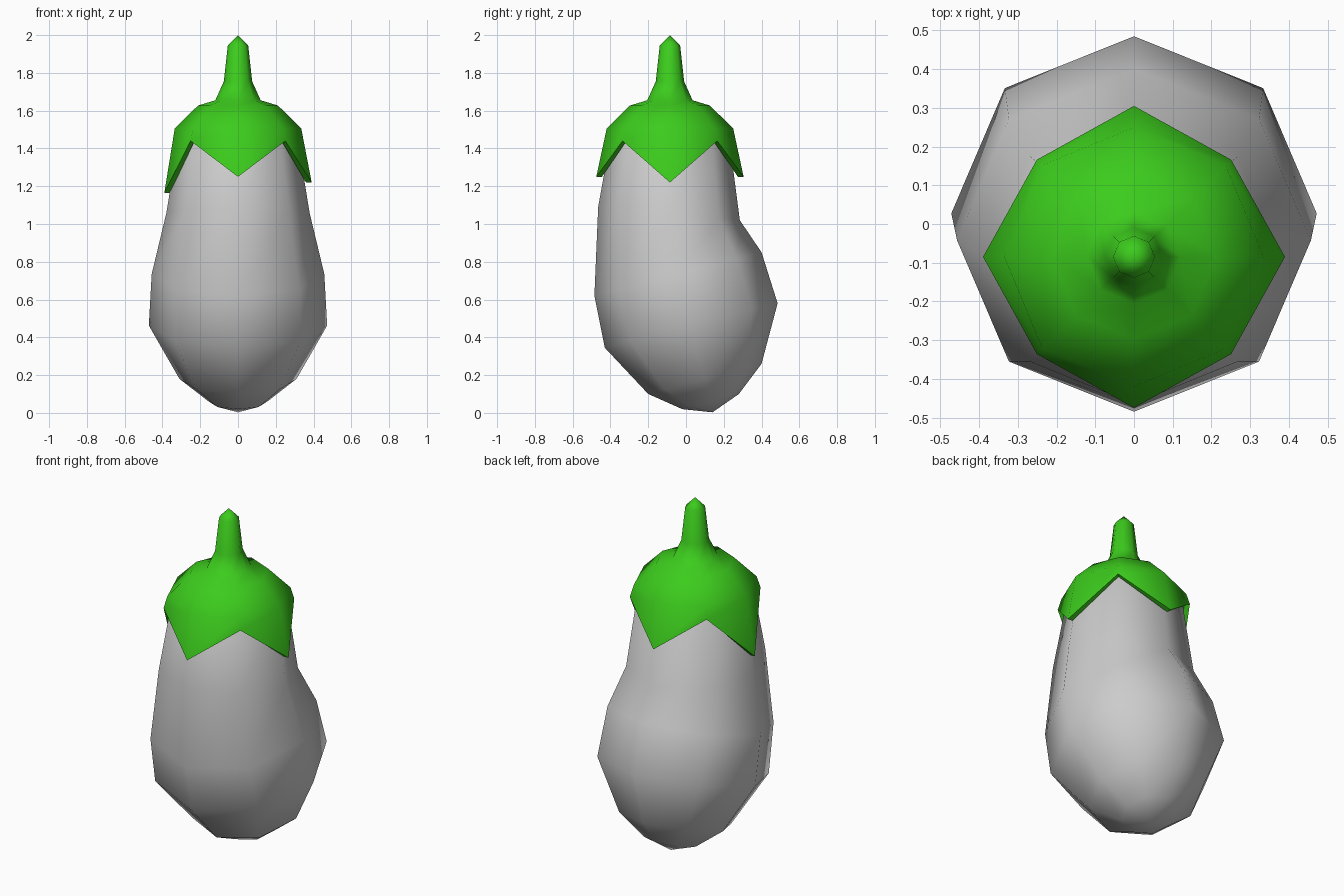
import bpy, bmesh, math

if "Cube" in bpy.data.objects:
    bpy.data.objects.remove(bpy.data.objects["Cube"])

SIDES = 8


def tilted_ring(front, back, rx):
    """Octagon spanning front to back (y, z) points, rx wide in x."""
    cy, cz = (front[0] + back[0]) / 2, (front[1] + back[1]) / 2
    hy, hz = (back[0] - front[0]) / 2, (back[1] - front[1]) / 2
    pts = []
    for i in range(SIDES):
        a = 2 * math.pi * i / SIDES
        pts.append((rx * math.cos(a), cy + hy * math.sin(a), cz + hz * math.sin(a)))
    return pts


def flat_ring(r, z, cy=-0.085):
    return tilted_ring((cy - r, z), (cy + r, z), r)


def loft(name, rings, start=None, end=None, angle=60):
    """Skin a list of rings, with optional pole points at the ends."""
    bm = bmesh.new()
    loops = [[bm.verts.new(p) for p in ring] for ring in rings]
    for a, b in zip(loops, loops[1:]):
        for i in range(SIDES):
            j = (i + 1) % SIDES
            bm.faces.new((a[i], a[j], b[j], b[i]))
    for pole, loop in ((start, loops[0]), (end, loops[-1])):
        if pole:
            v = bm.verts.new(pole)
            for i in range(SIDES):
                bm.faces.new((loop[i], loop[(i + 1) % SIDES], v))
    bmesh.ops.recalc_face_normals(bm, faces=bm.faces)
    mesh = bpy.data.meshes.new(name)
    bm.to_mesh(mesh)
    bm.free()
    ob = bpy.data.objects.new(name, mesh)
    bpy.context.collection.objects.link(ob)
    bpy.ops.object.select_all(action='DESELECT')
    ob.select_set(True)
    bpy.context.view_layer.objects.active = ob
    bpy.ops.object.shade_smooth_by_angle(angle=math.radians(angle))
    return ob


# Fruit: bent body made of tilted octagonal rings
loft("fruit_body", [
    tilted_ring((-0.02, 0.02), (0.28, 0.10), 0.155),
    tilted_ring((-0.20, 0.10), (0.40, 0.26), 0.31),
    tilted_ring((-0.43, 0.345), (0.485, 0.58), 0.472),
    tilted_ring((-0.485, 0.62), (0.40, 0.85), 0.457),
    tilted_ring((-0.465, 1.09), (0.285, 1.02), 0.38),
    flat_ring(0.31, 1.48),
    flat_ring(0.19, 1.59),
], start=(0, 0.14, 0.003), end=(0, -0.085, 1.61))

# Leafy cap: pointed tips on the axes, notches on the diagonals
tip_z = [1.22, 1.44, 1.25, 1.44, 1.165, 1.44, 1.25, 1.44]


def cap_edge(inset):
    pts = []
    for i, z in enumerate(tip_z):
        r = (0.39 if i % 2 == 0 else 0.355) - inset
        a = 2 * math.pi * i / SIDES
        pts.append((r * math.cos(a), -0.085 + r * math.sin(a), z))
    return pts


# Cap and stem in one skin, with a thin folded lip
cap = loft("cap_and_stem", [
    flat_ring(0.312, 1.49),
    cap_edge(0.03),
    cap_edge(0.0),
    flat_ring(0.335, 1.505),
    flat_ring(0.212, 1.627),
    flat_ring(0.12, 1.655),
    flat_ring(0.075, 1.755),
    flat_ring(0.054, 1.945),
], end=(0, -0.085, 2.0))

green = bpy.data.materials.new("leaf_green")
green.diffuse_color = (0.045, 0.6, 0.012, 1)
green.use_nodes = True
green.node_tree.nodes["Principled BSDF"].inputs["Base Color"].default_value = green.diffuse_color
cap.data.materials.append(green)
